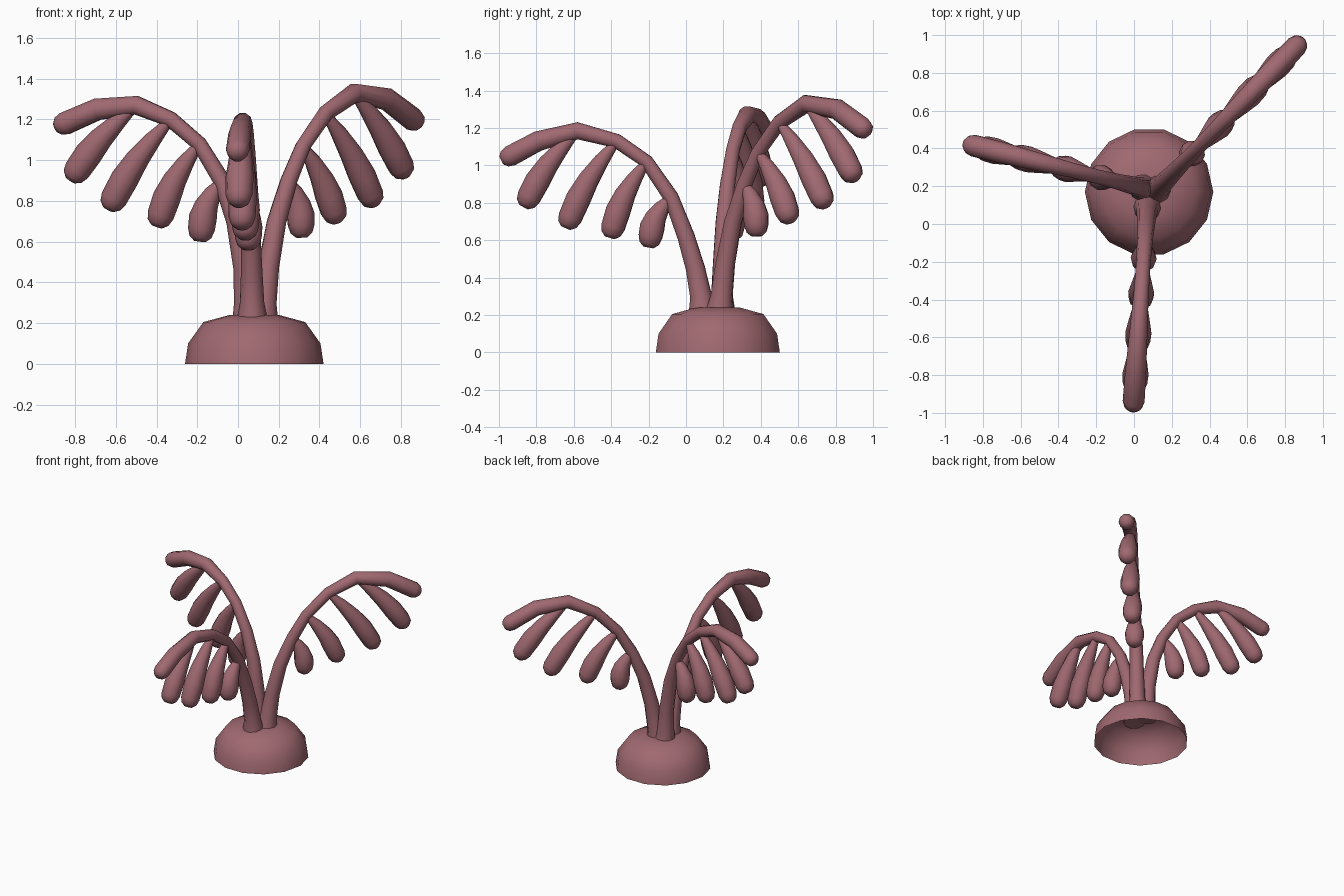
import bpy, bmesh, math
from mathutils import Vector

if "Cube" in bpy.data.objects:
    bpy.data.objects.remove(bpy.data.objects["Cube"], do_unlink=True)

COLOUR = (0.352, 0.141, 0.165, 1)
material = bpy.data.materials.new("dusty_rose")
material.use_nodes = True
material.diffuse_color = COLOUR
material.node_tree.nodes["Principled BSDF"].inputs["Base Color"].default_value = COLOUR


def finish(name, bm, angle):
    mesh = bpy.data.meshes.new(name)
    bm.to_mesh(mesh)
    bm.free()
    mesh.materials.append(material)
    obj = bpy.data.objects.new(name, mesh)
    bpy.context.collection.objects.link(obj)
    bpy.ops.object.select_all(action="DESELECT")
    obj.select_set(True)
    bpy.context.view_layer.objects.active = obj
    bpy.ops.object.shade_smooth_by_angle(angle=math.radians(angle))
    return obj


def bridge(bm, lower, upper):
    count = len(lower)
    for i in range(count):
        j = (i + 1) % count
        bm.faces.new((lower[i], lower[j], upper[j], upper[i]))


def tube(name, path, radii, side, sides=10):
    """Tapered tube along a planar path, with a rounded tip."""
    path, radii = list(path), list(radii)
    heading = (path[-1] - path[-2]).normalized()
    end, r = path[-1], radii[-1]
    for turn in (35, 65):
        a = math.radians(turn)
        path.append(end + heading * r * math.sin(a))
        radii.append(r * math.cos(a))
    bm = bmesh.new()
    rings = []
    for i, (p, r) in enumerate(zip(path, radii)):
        tangent = path[min(i + 1, len(path) - 1)] - path[max(i - 1, 0)]
        across = tangent.normalized().cross(side)
        angles = [math.tau * k / sides for k in range(sides)]
        rings.append([bm.verts.new(p + (side * math.cos(a) + across * math.sin(a)) * r)
                      for a in angles])
    for lower, upper in zip(rings, rings[1:]):
        bridge(bm, lower, upper)
    bm.faces.new(rings[0])
    bm.faces.new(rings[-1])
    bmesh.ops.recalc_face_normals(bm, faces=bm.faces)
    return finish(name, bm, 70)


# Hollow dome base, open underneath
bm = bmesh.new()
rings = []
for r, z in ((0.34, 0), (0.325, 0.1), (0.25, 0.205), (0.12, 0.24)):
    rings.append([bm.verts.new((0.08 + r * math.cos(math.tau * k / 14),
                                0.17 + r * math.sin(math.tau * k / 14), z))
                  for k in range(14)])
for lower, upper in zip(rings, rings[1:]):
    bridge(bm, lower, upper)
bm.faces.new(rings[-1])
finish("dome_base", bm, 40)

# Each frond: root, direction, stem outline (reach, height), leaflet ends
STEM_RADII = (0.08, 0.06, 0.053, 0.048, 0.042, 0.038, 0.04, 0.048, 0.056, 0.058)
LEAF_RADII = (0.02, 0.042, 0.058, 0.069, 0.066)
FRONDS = {
    "front": ((0.07, 0.09), (-0.07, -1),
              ((0, 0.2), (0.01, 0.3), (0.04, 0.45), (0.09, 0.62), (0.17, 0.83),
               (0.3, 1.02), (0.46, 1.13), (0.67, 1.185), (0.88, 1.13), (1.03, 1.05)),
              ((0.28, 0.62), (0.48, 0.67), (0.71, 0.72), (0.93, 0.83))),
    "right": ((0.05, 0.19), (-1, 0.25),
              ((0, 0.2), (0.01, 0.3), (0.02, 0.47), (0.06, 0.7), (0.13, 0.9),
               (0.24, 1.08), (0.38, 1.2), (0.55, 1.27), (0.74, 1.25), (0.9, 1.18)),
              ((0.23, 0.66), (0.43, 0.73), (0.66, 0.81), (0.84, 0.95))),
    "left": ((0.12, 0.18), (1, 1.03),
             ((0, 0.2), (0.01, 0.3), (0.03, 0.48), (0.07, 0.7), (0.13, 0.9),
              (0.2, 1.07), (0.31, 1.23), (0.45, 1.33), (0.61, 1.3), (0.74, 1.2)),
             ((0.19, 0.68), (0.35, 0.75), (0.53, 0.83), (0.68, 0.97))),
}

for name, (root, direction, outline, ends) in FRONDS.items():
    root = Vector((*root, 0))
    along = Vector((*direction, 0))
    side = along.normalized().cross(Vector((0, 0, 1)))

    def place(point):
        return root + along * point[0] + Vector((0, 0, point[1]))

    stem = [place(p) for p in outline]
    tube(name + "_stem", stem, STEM_RADII, side)

    # Club-shaped leaflets hang from the upper stem, bowed slightly outward
    for i, end in enumerate(ends):
        start, tip = stem[i + 4], place(end)
        steps = len(LEAF_RADII) - 1
        path = []
        for k in range(steps + 1):
            t = k / steps
            bow = along.normalized() * 0.025 * math.sin(math.pi * t)
            path.append(start.lerp(tip, t) + bow)
        tube(f"{name}_leaflet_{i + 1}", path, LEAF_RADII, side)
